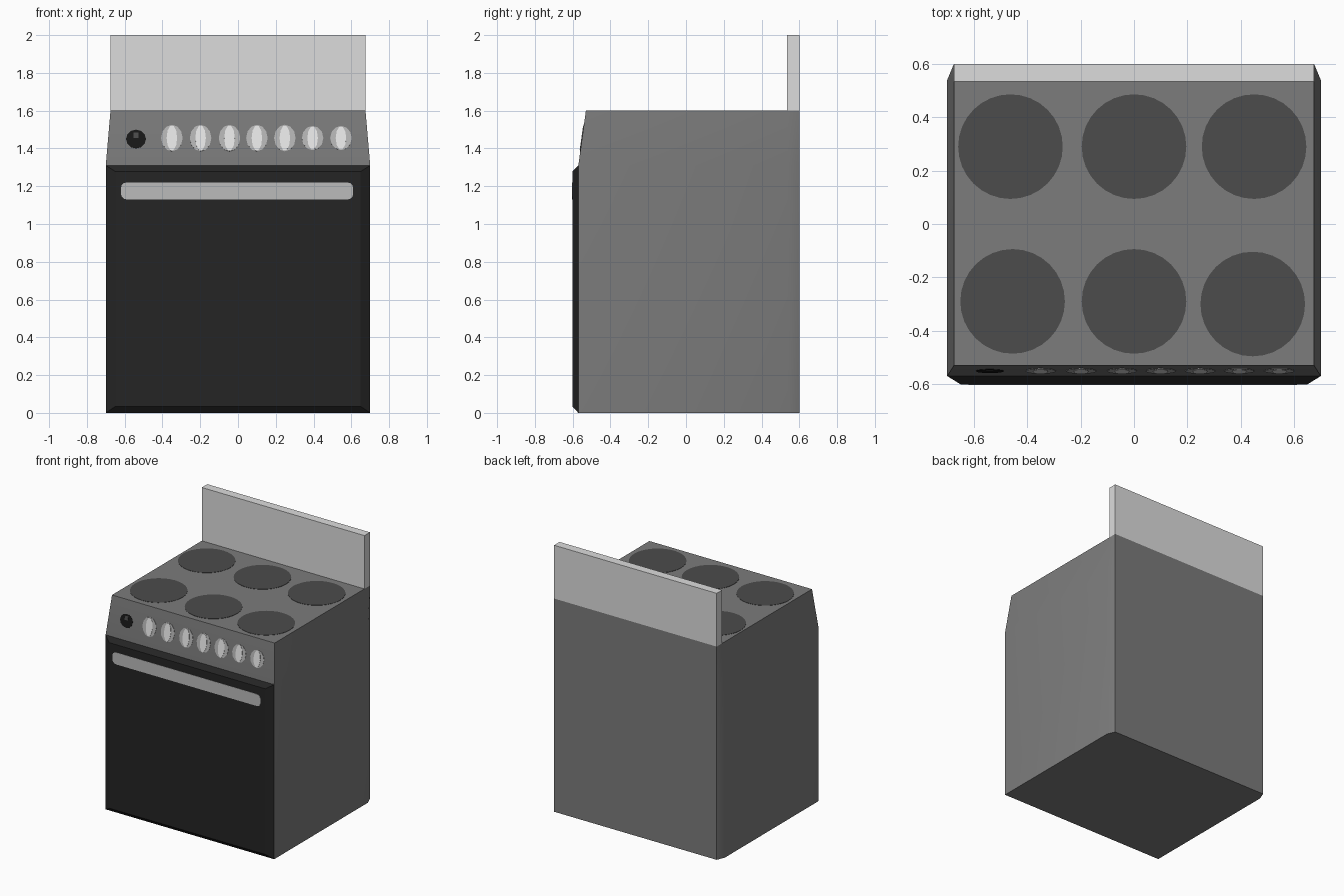
import bpy, bmesh, math
from mathutils import Vector

if "Cube" in bpy.data.objects:
    bpy.data.objects.remove(bpy.data.objects["Cube"])


def material(name, value):
    m = bpy.data.materials.new(name)
    m.diffuse_color = (value, value, value, 1)
    m.use_nodes = True
    m.node_tree.nodes["Principled BSDF"].inputs["Base Color"].default_value = m.diffuse_color
    return m


BODY = material("mid grey enamel", 0.2)
DOOR = material("black door", 0.018)
BURNER = material("dark grey burner", 0.072)
PANEL = material("light grey panel", 0.72)
HANDLE = material("silver handle", 0.5)
KNOB = material("grey knob", 0.46)
GRIP = material("white grip", 0.8)
BLACK = material("black knob paint", 0.009)


def loft(name, rings, mat):
    """Skin a closed solid through rings with equal point counts."""
    bm = bmesh.new()
    vs = [[bm.verts.new(p) for p in ring] for ring in rings]
    n = len(vs[0])
    for a, b in zip(vs, vs[1:]):
        for i in range(n):
            j = (i + 1) % n
            bm.faces.new((a[i], a[j], b[j], b[i]))
    bm.faces.new(vs[0])
    bm.faces.new(vs[-1])
    bmesh.ops.recalc_face_normals(bm, faces=bm.faces)
    me = bpy.data.meshes.new(name)
    bm.to_mesh(me)
    bm.free()
    me.materials.append(mat)
    ob = bpy.data.objects.new(name, me)
    bpy.context.collection.objects.link(ob)
    return ob


def plate(name, outline, origin, up, mat, thick=0.002):
    """Thin plate: outline in (x, up) lying on the surface at origin."""
    u, v, o = Vector((1, 0, 0)), Vector(up).normalized(), Vector(origin)
    n = u.cross(v)
    return loft(name, [[o + u * a + v * b + n * d for a, b in outline]
                       for d in (0, thick)], mat)


def ellipse(rx, ry, sides):
    return [(rx * math.cos(2 * math.pi * i / sides),
             ry * math.sin(2 * math.pi * i / sides)) for i in range(sides)]


# Body: chamfered rear corners, tapering above the door
def body_ring(z, w, front):
    return [(-w, front, z), (w, front, z), (w, 0.54, z),
            (0.675, 0.6, z), (-0.675, 0.6, z), (-w, 0.54, z)]


body = loft("body", [body_ring(0, 0.7, -0.57), body_ring(1.31, 0.7, -0.57),
                     body_ring(1.6, 0.675, -0.53)], BODY)
bpy.context.view_layer.objects.active = body
body.select_set(True)
bpy.ops.object.shade_smooth_by_angle()
body.select_set(False)


# Oven door with bevelled border
def rect(y, w, z0, z1):
    return [(-w, y, z0), (w, y, z0), (w, y, z1), (-w, y, z1)]


loft("oven_door", [rect(-0.57, 0.7, 0, 1.31),
                   rect(-0.602, 0.648, 0.035, 1.277)], DOOR)

# Flat handle with rounded corners
hw, hh, r = 0.615, 0.045, 0.03
handle = []
for k, (sx, sz) in enumerate(((1, 1), (-1, 1), (-1, -1), (1, -1))):
    for i in range(4):
        a = math.radians(90 * k + 30 * i)
        handle.append((sx * (hw - r) + r * math.cos(a),
                       sz * (hh - r) + r * math.sin(a)))
plate("door_handle", handle, (-0.005, -0.602, 1.175), (0, 0, 1), HANDLE)

# Upright splashback
loft("splashback", [rect(0.535, 0.675, 1.6, 2.0), rect(0.6, 0.675, 1.6, 2.0)], PANEL)

# Six burners
for i, (x, y) in enumerate(((-0.455, -0.29), (0, -0.29), (0.445, -0.3),
                            (-0.463, 0.29), (0, 0.29), (0.45, 0.29))):
    plate(f"burner_{i + 1}", ellipse(0.196, 0.196, 32), (x, y, 1.6), (0, 1, 0), BURNER)

# Control knobs lying on the sloped panel
slope = Vector((0, 0.04, 0.29))
centre_y = -0.57 + 0.04 * (1.455 - 1.31) / 0.29
for i, x in enumerate((-0.35, -0.198, -0.045, 0.1, 0.248, 0.395, 0.545)):
    h = 0.071 if i < 5 else 0.065
    plate(f"knob_{i + 1}", ellipse(0.057, h, 12), (x, centre_y, 1.455), slope, KNOB)
    plate(f"knob_grip_{i + 1}", ellipse(0.028, h * 0.96, 10),
          (x, centre_y, 1.455), slope, GRIP, 0.004)

# Black selector knob with grey pointer
plate("selector_knob", ellipse(0.053, 0.05, 12), (-0.54, centre_y, 1.45), slope, BLACK)
plate("selector_pointer", [(-0.014, 0.005), (0.014, 0.005), (0.014, 0.035), (-0.014, 0.035)],
      (-0.54, centre_y, 1.45), slope, BURNER, 0.004)
